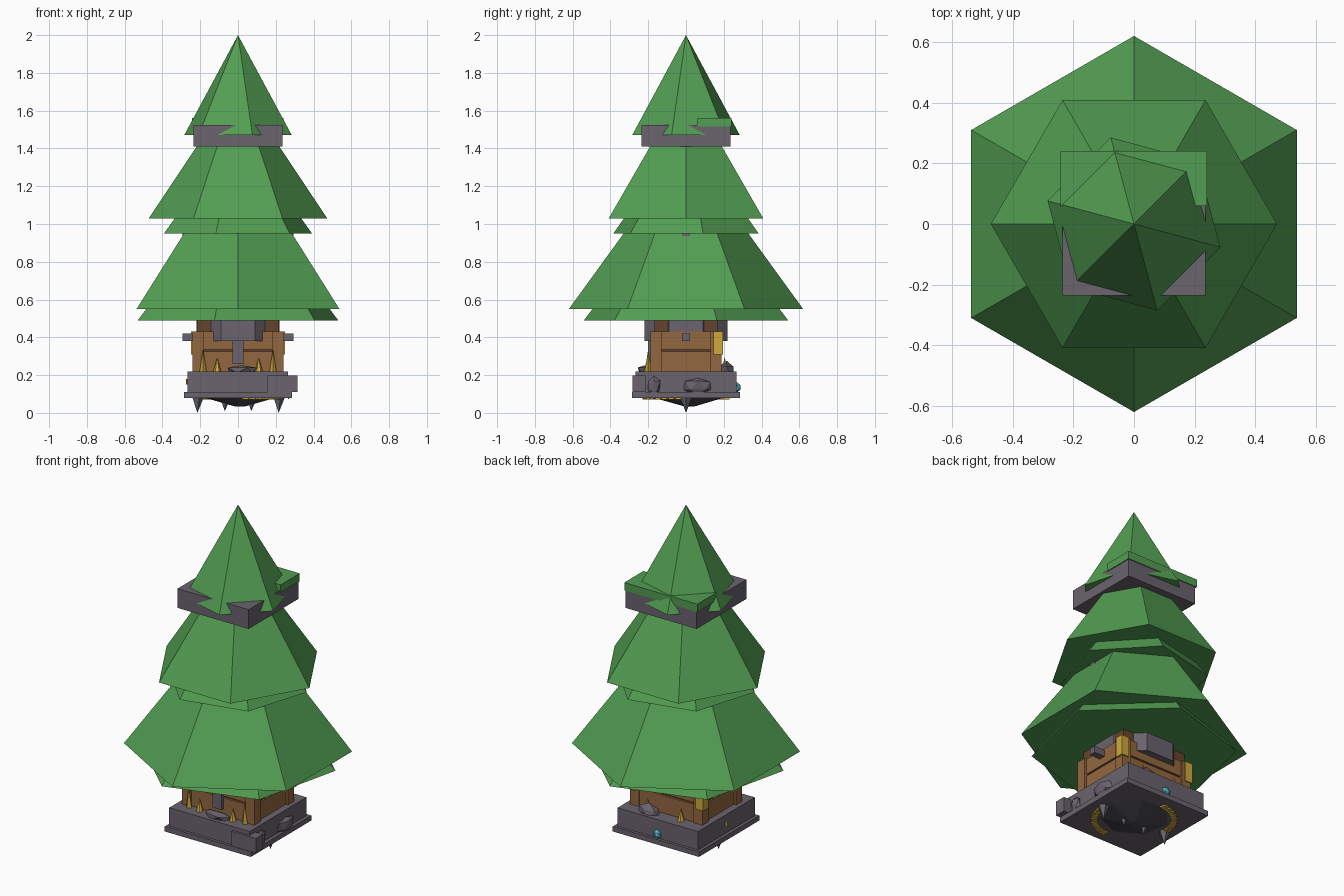
import bpy, bmesh, math, random
from mathutils import Matrix, Vector

if "Cube" in bpy.data.objects:
    bpy.data.objects.remove(bpy.data.objects["Cube"])

random.seed(4)


def material(name, rgb):
    m = bpy.data.materials.new(name)
    m.diffuse_color = (*rgb, 1)
    m.use_nodes = True
    m.node_tree.nodes["Principled BSDF"].inputs["Base Color"].default_value = m.diffuse_color
    return m


GREEN = material("leaf green", (0.085, 0.34, 0.085))
STONE = material("stone grey", (0.145, 0.125, 0.155))
DARK = material("dark rock", (0.07, 0.065, 0.08))
WOOD = material("wood brown", (0.29, 0.135, 0.05))
DARKWOOD = material("dark wood", (0.13, 0.06, 0.025))
GOLD = material("gold", (0.62, 0.4, 0.045))
CYAN = material("gem cyan", (0.1, 0.52, 0.62))


def finish(name, bm, mat):
    bmesh.ops.recalc_face_normals(bm, faces=bm.faces)
    me = bpy.data.meshes.new(name)
    bm.to_mesh(me)
    bm.free()
    me.materials.append(mat)
    ob = bpy.data.objects.new(name, me)
    bpy.context.collection.objects.link(ob)
    return ob


def box(name, x, y, z, mat):
    """Box from (min, max) ranges on each axis."""
    bm = bmesh.new()
    bmesh.ops.create_cube(bm, size=1)
    for v in bm.verts:
        for i, (a, b) in enumerate((x, y, z)):
            v.co[i] = a if v.co[i] < 0 else b
    return finish(name, bm, mat)


def cone(name, sides, r1, r2, z0, z1, mat, x=0, y=0, turn=0):
    """Cone or frustum; turn is the angle of the first corner in degrees."""
    bm = bmesh.new()
    rings = []
    for r, z in ((r1, z0), (r2, z1)):
        count = sides if r > 0 else 1
        rings.append([bm.verts.new((x + r * math.cos(math.radians(turn) + math.tau * i / sides),
                                    y + r * math.sin(math.radians(turn) + math.tau * i / sides), z))
                      for i in range(count)])
    a, b = rings
    for i in range(sides):
        j = (i + 1) % sides
        quad = [a[i], a[j], b[j % len(b)], b[i % len(b)]]
        bm.faces.new(list(dict.fromkeys(quad)))
    for ring in rings:
        if len(ring) > 2:
            bm.faces.new(ring)
    return finish(name, bm, mat)


def rock(name, centre, size, mat, jitter=0.2):
    bm = bmesh.new()
    bmesh.ops.create_icosphere(bm, subdivisions=1, radius=1)
    for v in bm.verts:
        v.co *= 1 + random.uniform(-jitter, jitter)
        v.co = Vector(centre) + Vector([v.co[i] * size[i] for i in range(3)])
    return finish(name, bm, mat)


# Foliage: three six-sided tiers, two with a smaller twisted skirt below
cone("lower_foliage", 6, 0.62, 0, 0.55, 1.405, GREEN, turn=30)
cone("lower_skirt", 6, 0.555, 0, 0.49, 1.2, GREEN, turn=17)
cone("middle_foliage", 6, 0.472, 0, 1.03, 1.74, GREEN)
cone("middle_skirt", 6, 0.402, 0, 0.95, 1.5, GREEN, turn=13)
cone("top_foliage", 6, 0.295, 0, 1.47, 2.0, GREEN, turn=45)

# Stone block near the top with a mossy rear cap
box("upper_block", (-0.235, 0.235), (-0.235, 0.235), (1.41, 1.525), STONE)
box("moss_cap", (-0.243, 0.24), (0.06, 0.24), (1.515, 1.562), GREEN)

# Stone base with lip and protruding corner block
box("base_lip", (-0.285, 0.285), (-0.285, 0.285), (0.08, 0.11), STONE)
box("base_slab", (-0.267, 0.265), (-0.268, 0.268), (0.105, 0.22), STONE)
box("corner_block", (0.155, 0.315), (-0.282, -0.215), (0.11, 0.197), STONE)

# Wooden trunk: dark core, boards with a gap, corner posts
box("trunk_core", (-0.215, 0.215), (-0.168, 0.168), (0.2, 0.5), DARKWOOD)
for i, (z0, z1) in enumerate(((0.22, 0.325), (0.335, 0.43))):
    box(f"trunk_boards_{i}", (-0.225, 0.225), (-0.18, 0.18), (z0, z1), WOOD)
for sx in (-1, 1):
    for sy in (-1, 1):
        box("corner_post", sorted((sx * 0.18, sx * 0.24)), sorted((sy * 0.13, sy * 0.188)),
            (0.22, 0.43), WOOD)

# Stone collar under the foliage, and side brackets
cone("stone_collar", 8, 0.238, 0.238, 0.38, 0.52, STONE, turn=22.5)
box("front_stone_post", (-0.03, 0.03), (-0.2, -0.17), (0.26, 0.4), STONE)
for sx in (-1, 1):
    for z0, z1 in ((0.38, 0.42), (0.935, 0.975)):
        box("side_bracket", sorted((sx * 0.2, sx * 0.295)), (-0.02, 0.02), (z0, z1), STONE)
    # Gold side plates and gold spikes standing on the base
    box("gold_plate", sorted((sx * 0.2, sx * 0.25)), (0.145, 0.195), (0.31, 0.43), GOLD)
    for y in (-0.205, 0.205):
        cone("gold_spike", 6, 0.022, 0, 0.215, 0.295, GOLD, x=sx * 0.11, y=y)
    cone("tall_gold_spike", 4, 0.018, 0, 0.22, 0.34, GOLD, x=sx * 0.185, y=-0.2)

# Small gold studs on the left face
cone("gold_stud", 6, 0.014, 0.014, 0.15, 0.18, GOLD, x=-0.262, y=0.0)

# Loose rocks on top of the base and on its right face
rock("front_rock", (0.02, -0.215, 0.225), (0.09, 0.04, 0.03), STONE)
rock("back_rock", (0.09, 0.215, 0.225), (0.07, 0.04, 0.045), STONE)
rock("side_shard_front", (0.268, -0.17, 0.14), (0.025, 0.035, 0.06), STONE)
rock("side_shard_back", (0.27, 0.065, 0.145), (0.028, 0.08, 0.048), STONE)

# Gem on the back face
rock("gem", (0.0, 0.268, 0.135), (0.028, 0.024, 0.028), CYAN, 0.0)

# Underside: shallow rock mass, gold arcs and hanging spikes
cone("under_rock", 7, 0.2, 0.03, 0.082, 0.035, DARK, x=0.01, y=0.02, turn=10)
for start in (100, 280):
    bm = bmesh.new()
    for i in range(8):
        rot = Matrix.Rotation(math.radians(start + i * 10), 4, 'Z')
        bmesh.ops.create_cube(bm, size=1, matrix=rot @ Matrix.Translation((0.215, 0, 0.077))
                              @ Matrix.Diagonal((0.035, 0.03, 0.012, 1)))
    finish("gold_arc", bm, GOLD)
for x in (-0.215, -0.07, 0.07, 0.215):
    cone("hanging_spike", 5, 0.033, 0, 0.082, 0.0 if abs(x) > 0.1 else 0.01, STONE, x=x)
